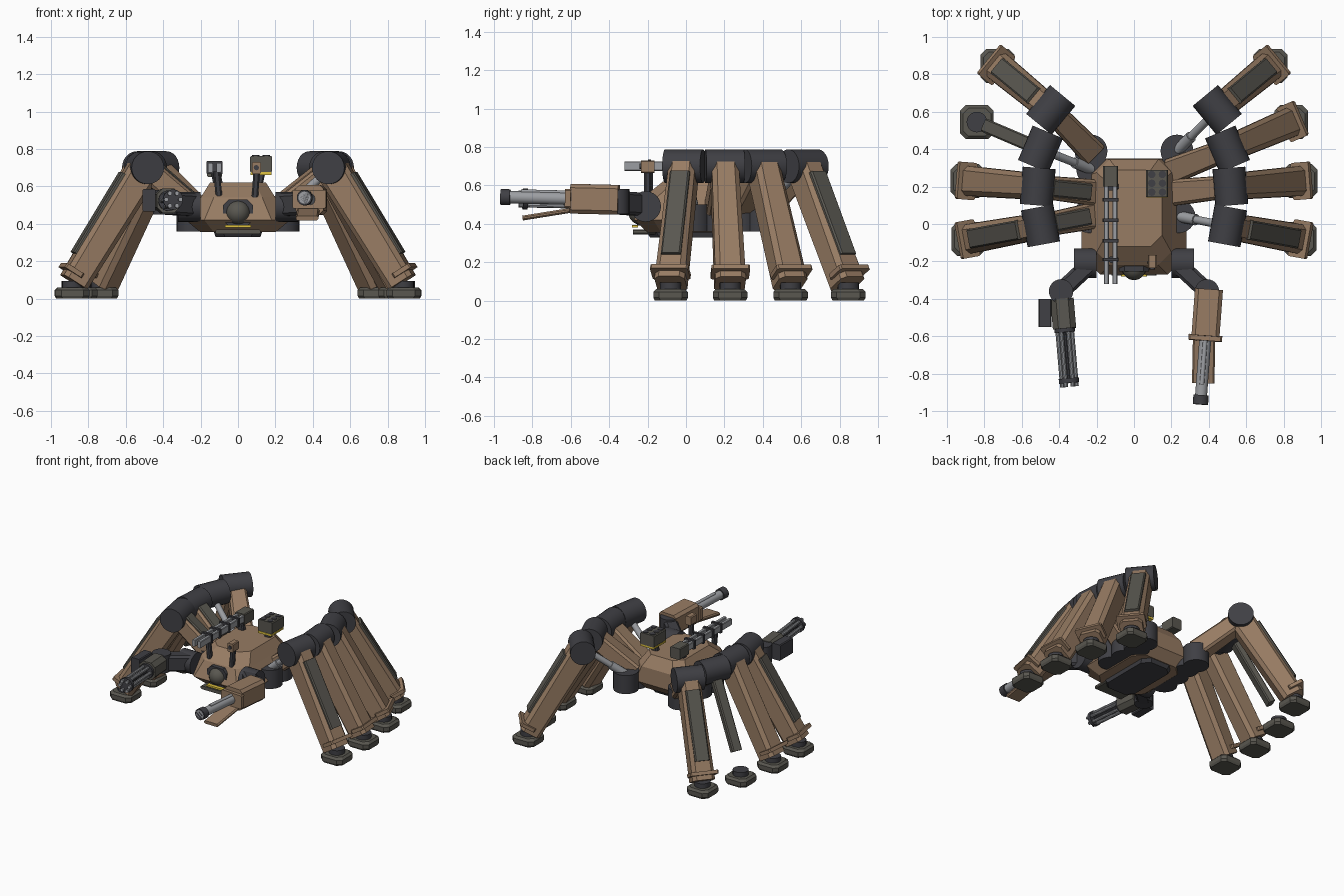
import bpy, bmesh
from math import sin, cos, pi, radians
from mathutils import Vector as V

if "Cube" in bpy.data.objects:
    bpy.data.objects.remove(bpy.data.objects["Cube"])


def material(name, rgb):
    m = bpy.data.materials.new(name)
    m.diffuse_color = (*rgb, 1)
    m.use_nodes = True
    m.node_tree.nodes["Principled BSDF"].inputs["Base Color"].default_value = m.diffuse_color
    return m


BROWN = material("brown armour", (0.31, 0.20, 0.125))
DARK = material("dark metal", (0.05, 0.05, 0.058))
PANEL = material("panel grey", (0.10, 0.095, 0.08))
STEEL = material("steel", (0.33, 0.34, 0.36))
YELLOW = material("yellow stripe", (0.75, 0.55, 0.05))


def loft(name, rings, mat, smooth=False):
    """Skin a stack of equal-length rings and cap both ends."""
    bm = bmesh.new()
    vs = [[bm.verts.new(p) for p in r] for r in rings]
    n = len(vs[0])
    for a, b in zip(vs, vs[1:]):
        for i in range(n):
            bm.faces.new((a[i], a[(i + 1) % n], b[(i + 1) % n], b[i]))
    bm.faces.new(vs[0][::-1])
    bm.faces.new(vs[-1])
    bmesh.ops.recalc_face_normals(bm, faces=bm.faces)
    me = bpy.data.meshes.new(name)
    bm.to_mesh(me)
    bm.free()
    if smooth:
        for f in me.polygons:
            f.use_smooth = True
        me.set_sharp_from_angle(angle=radians(35))
    me.materials.append(mat)
    ob = bpy.data.objects.new(name, me)
    bpy.context.collection.objects.link(ob)
    return ob


def frame(p, q):
    d = (q - p).normalized()
    s = d.cross(V((0, 0, 1)))
    s = s.normalized() if s.length > 1e-4 else V((1, 0, 0))
    return d, s, s.cross(d)


def octagon(hx, hy, c):
    return [(hx, hy - c), (hx - c, hy), (c - hx, hy), (-hx, hy - c),
            (-hx, c - hy), (c - hx, -hy), (hx - c, -hy), (hx, c - hy)]


def beam(name, p, q, w, t, mat, c=0.008, w2=None, t2=None):
    """Chamfered bar from p to q, w wide sideways and t thick, may taper."""
    p, q = V(p), V(q)
    d, s, u = frame(p, q)
    a = octagon(w / 2, t / 2, c)
    b = octagon((w2 or w) / 2, (t2 or t) / 2, c)
    return loft(name, [[p + s * x + u * y for x, y in a],
                       [q + s * x + u * y for x, y in b]], mat)


def box(name, x, y, z, mat, c=0.006):
    """Box from (min, max) ranges."""
    cx, cz = sum(x) / 2, sum(z) / 2
    return beam(name, (cx, y[0], cz), (cx, y[1], cz), x[1] - x[0], z[1] - z[0], mat, c)


def rod(name, p, q, r, mat, n=24, r2=None):
    p, q = V(p), V(q)
    d, s, u = frame(p, q)
    circ = [(cos(2 * pi * i / n), sin(2 * pi * i / n)) for i in range(n)]
    return loft(name, [[o + (s * x + u * y) * k for x, y in circ]
                       for o, k in ((p, r), (q, r2 or r))], mat, True)


# Hull: stacked octagonal sections (z, half width, front y, back y, corner)
hull = [(0.355, 0.20, -0.20, 0.29, 0.07), (0.42, 0.28, -0.27, 0.35, 0.10),
        (0.54, 0.20, -0.22, 0.345, 0.07), (0.62, 0.15, -0.12, 0.29, 0.06)]
loft("hull", [[V((x, y + (y0 + y1) / 2, z)) for x, y in octagon(h, (y1 - y0) / 2, c)]
              for z, h, y0, y1, c in hull], BROWN)
loft("belly_plate", [[V((x, y + 0.04, z)) for x, y in octagon(h, h * 1.9, 0.05)]
                     for z, h in ((0.33, 0.12), (0.36, 0.13))], DARK)
box("chin_plate", (-0.12, 0.12), (-0.275, -0.1), (0.345, 0.37), PANEL)
box("chin_stripe", (-0.07, 0.07), (-0.282, -0.25), (0.38, 0.393), YELLOW, 0.002)
box("eye_socket", (-0.08, 0.08), (-0.255, -0.2), (0.39, 0.53), DARK, 0.03)
prof = [(sin(a * pi / 12), cos(a * pi / 12)) for a in range(1, 12)]
loft("eye_ball", [[V((0.065 * r * cos(k * pi / 10), -0.235 - 0.065 * r * sin(k * pi / 10),
                      0.46 + 0.065 * h)) for k in range(20)] for r, h in prof], PANEL, True)

# Legs front to back: hip, knee and foot in plan
LEGS = [((0.24, 0.04), (0.50, -0.01), (0.885, -0.08)),
        ((0.23, 0.17), (0.515, 0.20), (0.89, 0.23)),
        ((0.22, 0.29), (0.50, 0.40), (0.84, 0.545)),
        ((0.23, 0.39), (0.445, 0.61), (0.73, 0.845))]
NO_UPPER = {(1, 0), (1, 3), (-1, 2)}
NO_LOWER = {(-1, 2)}
LOWER_PANEL = {(1, 0), (1, 3), (-1, 0), (-1, 3)}
UPPER_PANEL = {(-1, 0), (-1, 1)}
for side in (1, -1):
    tag = "right" if side > 0 else "left"
    for i, (h, k, f) in enumerate(LEGS):
        nm = f"{tag}_leg_{i + 1}_"
        hip, knee, foot = (V((side * a[0], a[1], z)) for a, z in ((h, 0.47), (k, 0.70), (f, 0.075)))
        rod(nm + "hip", (hip.x, hip.y, 0.36), (hip.x, hip.y, 0.50), 0.088, DARK)
        d, s, u = frame(hip, knee)
        rod(nm + "piston", hip + d * 0.02, knee, 0.022, STEEL, 16)
        rod(nm + "piston_sleeve", hip, hip.lerp(knee, 0.35), 0.03, STEEL, 16)
        if (side, i) not in NO_UPPER:
            beam(nm + "upper", hip, knee, 0.14, 0.13, BROWN, 0.015, 0.12, 0.12)
            if (side, i) in UPPER_PANEL:
                beam(nm + "upper_panel", hip.lerp(knee, 0.15) + u * 0.065,
                     hip.lerp(knee, 0.85) + u * 0.065, 0.09, 0.02, PANEL)
        d, s, u = frame(knee, foot)
        rod(nm + "knee", knee - s * 0.10, knee + s * 0.10, 0.088, DARK)
        if (side, i) in NO_LOWER:
            # exposed inner strut of the damaged leg
            beam(nm + "strut", knee + u * 0.02, knee.lerp(foot, 0.8) + u * 0.02, 0.075, 0.05, PANEL)
        else:
            end = knee.lerp(foot, 0.98)
            beam(nm + "lower", knee, end, 0.14, 0.17, BROWN, 0.025, 0.16, 0.15)
            beam(nm + "collar", knee.lerp(foot, 0.90) + u * 0.045,
                 knee.lerp(foot, 0.935) + u * 0.045, 0.20, 0.11, BROWN)
            if (side, i) in LOWER_PANEL:
                beam(nm + "lower_panel", knee.lerp(foot, 0.12) + u * 0.085,
                     knee.lerp(foot, 0.80) + u * 0.08, 0.105, 0.03, PANEL)
        # foot pad and ankle
        loft(nm + "foot", [[V((foot.x + x, foot.y + y, z)) for x, y in octagon(w, w, 0.03)]
                           for z, w in ((0, 0.082), (0.015, 0.09), (0.045, 0.09), (0.06, 0.075))], PANEL)
        rod(nm + "ankle", (foot.x, foot.y, 0.055), (foot.x, foot.y, 0.095), 0.055, DARK, 20)

    # Arms: shoulder drum, upper arm, elbow
    x = side
    rod(tag + "_shoulder", (0.2 * x, -0.21, 0.49), (0.32 * x, -0.21, 0.49), 0.08, DARK)
    beam(tag + "_upper_arm", (0.24 * x, -0.22, 0.50), (0.39 * x, -0.36, 0.51), 0.095, 0.12, DARK, 0.015)
    rod(tag + "_elbow", (0.39 * x, -0.36, 0.45), (0.39 * x, -0.36, 0.58), 0.065, DARK)

# Rotary gun on the left arm
g0, g1 = V((-0.385, -0.40, 0.52)), V((-0.345, -0.87, 0.53))
d, s, u = frame(g0, g1)
beam("rotary_gun_body", g0, g0 + d * 0.16, 0.125, 0.13, PANEL, 0.03)
box("ammo_box", (-0.51, -0.44), (-0.55, -0.40), (0.465, 0.585), DARK)
for j in range(6):
    o = (s * cos(j * pi / 3) + u * sin(j * pi / 3)) * 0.038
    rod(f"rotary_barrel_{j + 1}", g0 + d * 0.15 + o, g1 + o, 0.012, STEEL, 10)
rod("rotary_axle", g0 + d * 0.15, g1 - d * 0.03, 0.012, DARK, 10)
rod("rotary_clamp", g1 - d * 0.045, g1 - d * 0.02, 0.054, DARK)
rod("rotary_hub", g0 + d * 0.15, g0 + d * 0.18, 0.055, DARK)

# Cannon on the right arm
c0, c1 = V((0.40, -0.36, 0.525)), V((0.355, -0.965, 0.54))
d, s, u = frame(c0, c1)
beam("cannon_body", c0 - d * 0.01, c0 + d * 0.24, 0.15, 0.155, BROWN, 0.02)
beam("cannon_front_rim", c0 + d * 0.235, c0 + d * 0.265, 0.18, 0.10, BROWN)
rod("cannon_barrel", c0 + d * 0.2, c1, 0.032, STEEL)
rod("cannon_muzzle", c1 - d * 0.05, c1, 0.041, DARK)
rod("cannon_recoil_tube", c0 + d * 0.2 + u * 0.03, c0 + d * 0.5 + u * 0.03, 0.012, STEEL, 12)
beam("cannon_lower_guard", (0.375, -0.60, 0.47), (0.37, -0.85, 0.43), 0.12, 0.025, BROWN)

# Twin rail gun on the roof
for rx in (-0.148, -0.102):
    box("rail", (rx - 0.013, rx + 0.013), (-0.32, 0.22), (0.675, 0.725), STEEL, 0.004)
box("rail_breech", (-0.165, -0.085), (0.20, 0.31), (0.65, 0.735), PANEL)
for ry in (-0.19, -0.09, 0.02, 0.13):
    box("rail_clamp", (-0.168, -0.082), (ry - 0.009, ry + 0.009), (0.665, 0.735), DARK, 0.004)
beam("rail_post_front", (-0.10, -0.19, 0.53), (-0.115, -0.19, 0.68), 0.035, 0.035, DARK)
beam("rail_post_back", (-0.10, 0.2, 0.58), (-0.12, 0.2, 0.68), 0.04, 0.05, DARK)

# Missile pod with six launch tubes
beam("pod_post", (0.10, 0.21, 0.58), (0.12, 0.21, 0.67), 0.04, 0.05, DARK)
box("missile_pod", (0.065, 0.182), (0.145, 0.29), (0.675, 0.763), PANEL)
box("pod_stripe", (0.068, 0.18), (0.142, 0.288), (0.66, 0.676), YELLOW, 0.002)
for px in (0.095, 0.152):
    for py in (0.17, 0.2175, 0.265):
        rod("launch_tube", (px, py, 0.74), (px, py, 0.767), 0.02, DARK, 12)

# Sensor mast at the front
beam("sensor_post", (0.09, -0.20, 0.54), (0.10, -0.20, 0.68), 0.035, 0.035, DARK)
box("sensor_head", (0.075, 0.122), (-0.235, -0.165), (0.665, 0.73), BROWN)
rod("sensor_lens", (0.098, -0.242, 0.70), (0.098, -0.23, 0.70), 0.014, DARK, 12)
